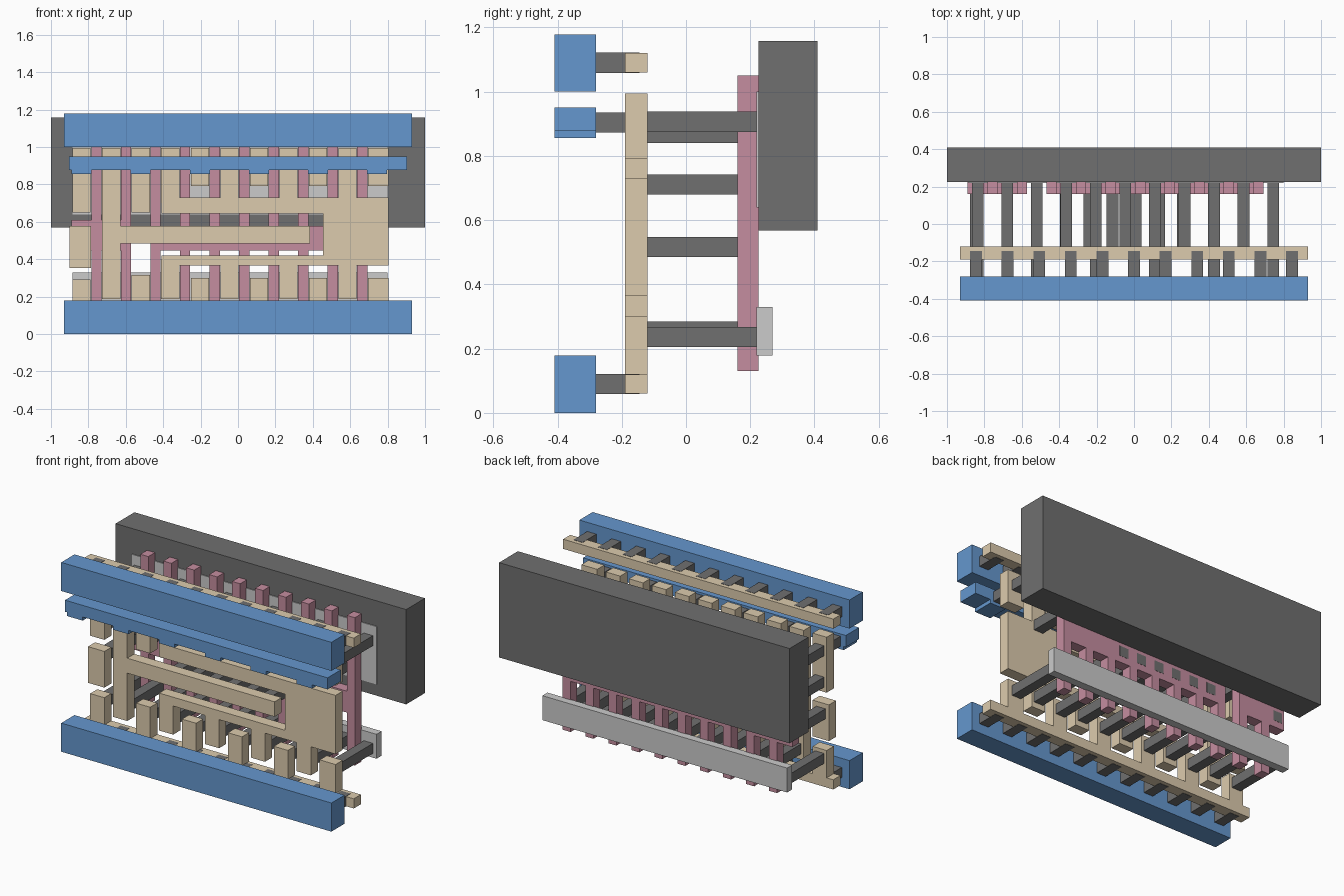
import bpy, bmesh

if "Cube" in bpy.data.objects:
    bpy.data.objects.remove(bpy.data.objects["Cube"])


def material(name, color):
    m = bpy.data.materials.new(name)
    m.diffuse_color = (*color, 1)
    m.use_nodes = True
    m.node_tree.nodes["Principled BSDF"].inputs["Base Color"].default_value = m.diffuse_color
    return m


BLUE = material("blue_metal", (0.13, 0.31, 0.62))
BEIGE = material("beige_metal", (0.72, 0.60, 0.42))
PINK = material("pink_gate", (0.56, 0.27, 0.35))
DARK = material("dark_contact", (0.16, 0.16, 0.16))


def layer(name, rects, y0, y1, mat=None):
    """Union of front-view rectangles (x0, x1, z0, z1), extruded from y0 to y1."""
    xs = sorted({round(v, 4) for r in rects for v in r[:2]})
    zs = sorted({round(v, 4) for r in rects for v in r[2:]})

    def filled(i, k):
        if not (0 <= i < len(xs) - 1 and 0 <= k < len(zs) - 1):
            return False
        cx, cz = (xs[i] + xs[i + 1]) / 2, (zs[k] + zs[k + 1]) / 2
        return any(a < cx < b and c < cz < d for a, b, c, d in rects)

    bm = bmesh.new()
    cache = {}

    def vert(i, k, y):
        if (i, k, y) not in cache:
            cache[i, k, y] = bm.verts.new((xs[i], y, zs[k]))
        return cache[i, k, y]

    for i in range(len(xs) - 1):
        for k in range(len(zs) - 1):
            if not filled(i, k):
                continue
            ring = [(i, k), (i + 1, k), (i + 1, k + 1), (i, k + 1)]
            bm.faces.new([vert(*c, y0) for c in ring])
            bm.faces.new([vert(*c, y1) for c in reversed(ring)])
            sides = [(0, -1), (1, 0), (0, 1), (-1, 0)]
            for n, (di, dk) in enumerate(sides):
                if not filled(i + di, k + dk):
                    a, b = ring[n], ring[(n + 1) % 4]
                    bm.faces.new([vert(*b, y0), vert(*a, y0), vert(*a, y1), vert(*b, y1)])
    bmesh.ops.dissolve_limit(bm, angle_limit=0.01, verts=bm.verts[:], edges=bm.edges[:])
    bmesh.ops.recalc_face_normals(bm, faces=bm.faces[:])
    me = bpy.data.meshes.new(name)
    bm.to_mesh(me)
    bm.free()
    if mat:
        me.materials.append(mat)
    ob = bpy.data.objects.new(name, me)
    bpy.context.collection.objects.link(ob)
    return ob


def bar(x, w, z0, z1):
    return (x - w / 2, x + w / 2, z0, z1)


def square(x, z0, s=0.0625):
    return bar(x, s, z0, z0 + s)


PITCH = 0.158
gates = [-0.757 + PITCH * i for i in range(10)]
supply = [-0.836 + 2 * PITCH * i for i in range(6)]    # straps to the supply bars
output = [-0.678 + 2 * PITCH * i for i in range(5)]    # straps to the outputs
rail_studs = [0.169 * i for i in range(-5, 6)]

# Well block and diffusion plates at the back
layer("well_block", [(-1, 1, 0.568, 1.158)], 0.225, 0.41, DARK)
layer("upper_diffusion_plate", [(-0.885, 0.80, 0.64, 1.0)], 0.22, 0.27)
layer("lower_diffusion_plate", [(-0.885, 0.80, 0.178, 0.33)], 0.22, 0.27)

# Gate fingers, joined by two pads
fingers = [bar(x, 0.055, 0.13, 1.05) for x in gates]
layer("input_gate", fingers[:2] + [(-0.89, -0.572, 0.445, 0.61)], 0.16, 0.225, PINK)
layer("output_gate", fingers[2:] + [(-0.468, 0.692, 0.445, 0.578)], 0.16, 0.225, PINK)

# Local wiring plate: rails, supply straps, inner node and output
W = 0.097
lower_tops = [0.29, 0.315, 0.30, 0.30, 0.30, 0.30]
upper_feet = [0.65, 0.65, 0.79, 0.79, 0.79, 0.79]


def strap(x, z0, z1):
    # the right-most strap is a little wider
    return (x - W / 2, 0.805 if x > 0.7 else x + W / 2, z0, z1)


layer("lower_local_rail", [(-0.93, 0.93, 0.06, 0.12)]
      + [strap(x, 0.12, t) for x, t in zip(supply, lower_tops)], -0.19, -0.12, BEIGE)
layer("upper_local_rail", [(-0.93, 0.93, 1.06, 1.12)], -0.19, -0.12, BEIGE)
layer("upper_supply_straps", [strap(x, f, 0.995) for x, f in zip(supply, upper_feet)],
      -0.19, -0.12, BEIGE)
layer("input_pad", [(-0.90, -0.787, 0.353, 0.578)], -0.19, -0.12, BEIGE)
layer("inner_node", [bar(output[0], W, 0.187, 0.995), (-0.67, 0.385, 0.485, 0.578)],
      -0.19, -0.12, BEIGE)
out = [(-0.41, 0.805, 0.645, 0.73), (-0.41, 0.805, 0.365, 0.42), (0.455, 0.805, 0.365, 0.73)]
for x in output[1:]:
    out += [bar(x, W, 0.187, 0.40), bar(x, W, 0.70, 0.995)]
layer("output_node", out, -0.19, -0.12, BEIGE)

# Long contacts from the wiring to the diffusion and gates
posts = [square(x, 0.205) for x in supply] + [square(x, 0.222) for x in output]
posts += [square(x, 0.875) for x in supply] + [square(x, 0.84) for x in output]
posts += [square(x, 0.68) for x in supply[:2] + output]
posts += [square(-0.365 + 0.125 * i, 0.485) for i in range(6)] + [square(-0.845, 0.485)]
for p in posts:
    layer("long_contact", [p], -0.12, 0.226, DARK)

# Short studs from the front bars to the wiring
studs = [square(x, z, 0.063) for z in (0.0585, 1.0585) for x in rail_studs]
studs += [square(x, 0.873) for x in supply]
for p in studs:
    layer("short_stud", [p], -0.28, -0.145, DARK)

# Front metal bars
layer("lower_power_bar", [(-0.93, 0.93, 0, 0.178)], -0.41, -0.28, BLUE)
layer("upper_power_bar", [(-0.93, 0.93, 1.0, 1.178)], -0.41, -0.28, BLUE)
layer("middle_power_bar", [(-0.904, 0.904, 0.878, 0.95)]
      + [bar(x, 0.107, 0.855, 0.95) for x in supply], -0.41, -0.28, BLUE)
